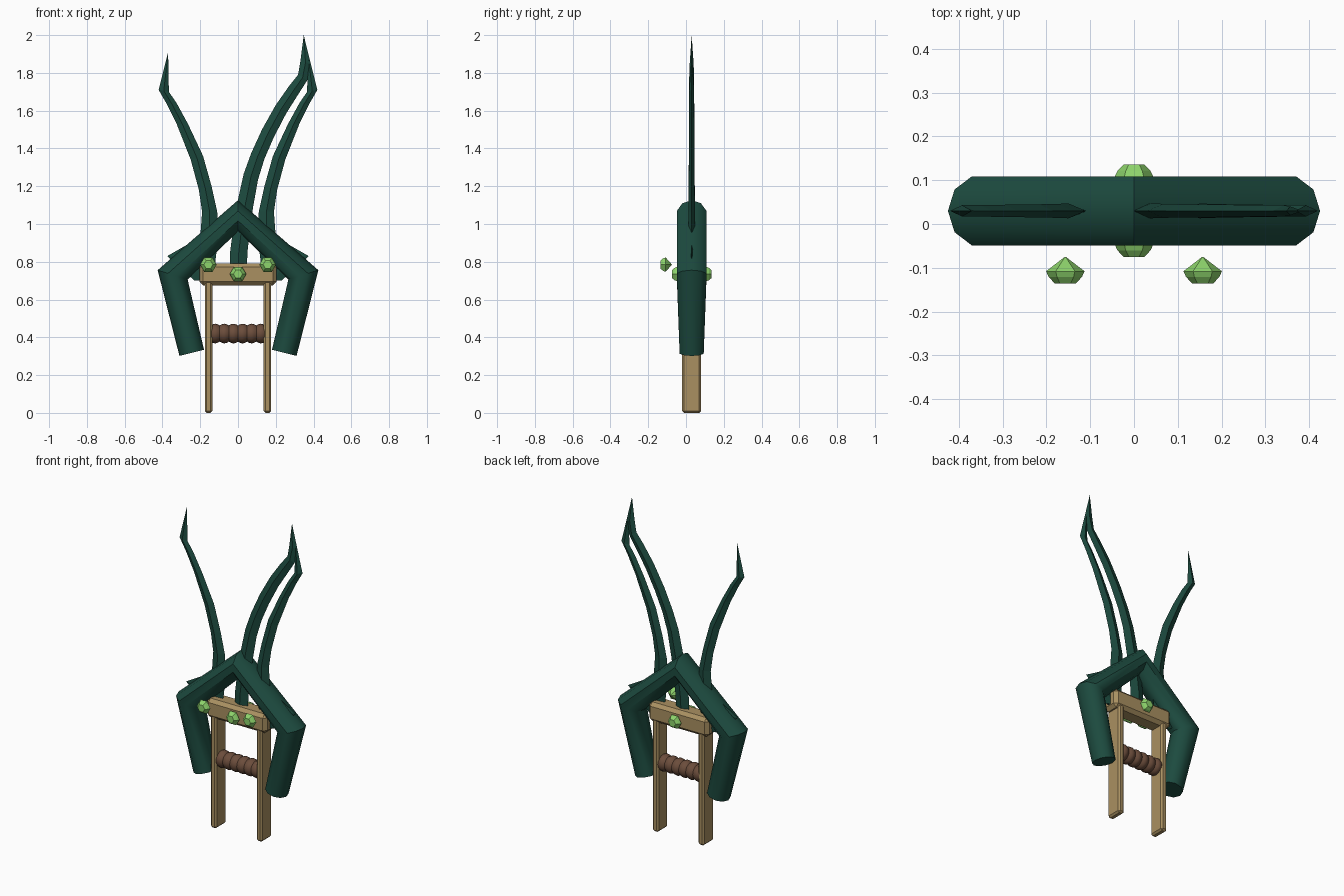
import bpy, bmesh, math
from mathutils import Vector

if "Cube" in bpy.data.objects:
    bpy.data.objects.remove(bpy.data.objects["Cube"])

YC = 0.03  # depth centre of the weapon body


def material(name, rgb):
    m = bpy.data.materials.new(name)
    m.diffuse_color = (*rgb, 1)
    m.use_nodes = True
    m.node_tree.nodes["Principled BSDF"].inputs["Base Color"].default_value = m.diffuse_color
    return m


GREEN = material("dark_green", (0.012, 0.07, 0.05))
TAN = material("tan", (0.40, 0.28, 0.12))
BROWN = material("brown", (0.15, 0.075, 0.045))
LIME = material("lime", (0.27, 0.66, 0.15))


def loft(name, rings, mat, smooth=None):
    """Skin a list of equal-length vertex rings; close both ends."""
    bm = bmesh.new()
    vs = [[bm.verts.new(p) for p in r] for r in rings]
    n = len(rings[0])
    for a, b in zip(vs, vs[1:]):
        for i in range(n):
            j = (i + 1) % n
            bm.faces.new((a[i], a[j], b[j], b[i]))
    bm.faces.new(vs[0])
    bm.faces.new(vs[-1])
    bmesh.ops.remove_doubles(bm, verts=bm.verts, dist=1e-5)
    bmesh.ops.recalc_face_normals(bm, faces=bm.faces)
    me = bpy.data.meshes.new(name)
    bm.to_mesh(me)
    bm.free()
    ob = bpy.data.objects.new(name, me)
    bpy.context.collection.objects.link(ob)
    me.materials.append(mat)
    if smooth:
        bpy.ops.object.select_all(action='DESELECT')
        ob.select_set(True)
        bpy.context.view_layer.objects.active = ob
        bpy.ops.object.shade_smooth_by_angle(angle=math.radians(smooth))
    return ob


def box(name, lo, hi, bevel, mat):
    ring = lambda z: [(lo[0], lo[1], z), (hi[0], lo[1], z), (hi[0], hi[1], z), (lo[0], hi[1], z)]
    ob = loft(name, [ring(lo[2]), ring(hi[2])], mat)
    b = ob.modifiers.new("bevel", 'BEVEL')
    b.width = bevel
    b.segments = 1
    return ob


def blade(name, pairs, sign=1):
    """Diamond-section blade from (left x, z, right x, z, half thickness)."""
    rings = []
    for x0, z0, x1, z1, t in pairs:
        mx, mz = (x0 + x1) / 2 * sign, (z0 + z1) / 2
        rings.append([(x0 * sign, YC, z0), (mx, YC - t, mz), (x1 * sign, YC, z1), (mx, YC + t, mz)])
    return loft(name, rings, GREEN)


def gem(name, x, y, z, facing):
    """Six-sided cut gem; its table faces along y by the sign of facing."""
    rings = []
    for r, d in [(0.001, -0.033), (0.044, 0), (0.038, 0.013), (0.024, 0.028)]:
        rings.append([(x + r * math.cos(k * math.pi / 3), y + facing * d,
                       z + r * math.sin(k * math.pi / 3)) for k in range(6)])
    return loft(name, rings, LIME)


# Bent guard tube: centre x, z, radial direction, radius
half = [(0.245, 0.318, Vector((0.97, -0.245)), 0.067),
        (0.346, 0.731, Vector((0.955, 0.297)), 0.083)]
stations = [(-x, z, Vector((-u.x, u.y)), r) for x, z, u, r in half]
stations += [(0, 1.043, Vector((0, 1)), 0.083)] + half[::-1]
rings = []
for x, z, u, r in stations:
    ring = []
    for k in range(10):
        a = k * math.tau / 10
        c = r * math.cos(a)
        ring.append((x + u.x * c, YC + r * math.sin(a), z + u.y * c))
    rings.append(ring)
loft("guard", rings, GREEN, 40)

# Side blades, one per side, with a base barb hidden in the guard
side = [(0.16, 0.70, 0.23, 0.70, 0.012),
        (0.12, 0.80, 0.375, 0.83, 0.012),
        (0.105, 0.93, 0.20, 0.93, 0.017),
        (0.11, 1.065, 0.19, 1.065, 0.017),
        (0.14, 1.20, 0.207, 1.18, 0.016),
        (0.185, 1.36, 0.25, 1.34, 0.015),
        (0.265, 1.53, 0.325, 1.53, 0.014),
        (0.325, 1.64, 0.377, 1.635, 0.013),
        (0.366, 1.70, 0.42, 1.71, 0.013),
        (0.37, 1.91, 0.37, 1.91, 0)]
blade("blade_right", side)
blade("blade_left", side, -1)

# Centre blade, curving over to meet the right one
blade("blade_centre", [
    (-0.045, 0.70, 0.045, 0.70, 0.017),
    (-0.042, 0.85, 0.05, 0.85, 0.017),
    (-0.02, 1.02, 0.065, 0.99, 0.017),
    (0.0, 1.13, 0.08, 1.09, 0.017),
    (0.03, 1.265, 0.106, 1.235, 0.016),
    (0.07, 1.375, 0.14, 1.345, 0.015),
    (0.127, 1.50, 0.19, 1.46, 0.015),
    (0.20, 1.63, 0.255, 1.585, 0.014),
    (0.27, 1.73, 0.315, 1.68, 0.013),
    (0.318, 1.79, 0.366, 1.76, 0.013),
    (0.33, 1.86, 0.385, 1.85, 0.01),
    (0.348, 2.0, 0.348, 2.0, 0)])

# Handle frame
for s, side_name in ((-1, "left"), (1, "right")):
    cx = 0.156 * s
    box("side_bar_" + side_name, (cx - 0.02, -0.02, 0.0), (cx + 0.02, 0.08, 0.71), 0.01, TAN)
box("cross_bar", (-0.205, -0.025, 0.675), (0.205, 0.085, 0.792), 0.02, TAN)

# Ribbed grip
rings = []
N = 36
for i in range(N + 1):
    x = -0.145 + 0.29 * i / N
    r = 0.043 + 0.009 * abs(math.sin(6 * math.pi * i / N))
    rings.append([(x, YC + r * math.cos(k * math.tau / 16), 0.42 + r * math.sin(k * math.tau / 16))
                  for k in range(16)])
loft("grip", rings, BROWN, 50)

# Gems: front trio and one on the back
gem("gem_front", 0, -0.047, 0.735, -1)
gem("gem_back", 0, 0.108, 0.735, 1)
gem("gem_left", -0.157, -0.108, 0.785, -1)
gem("gem_right", 0.157, -0.108, 0.785, -1)
